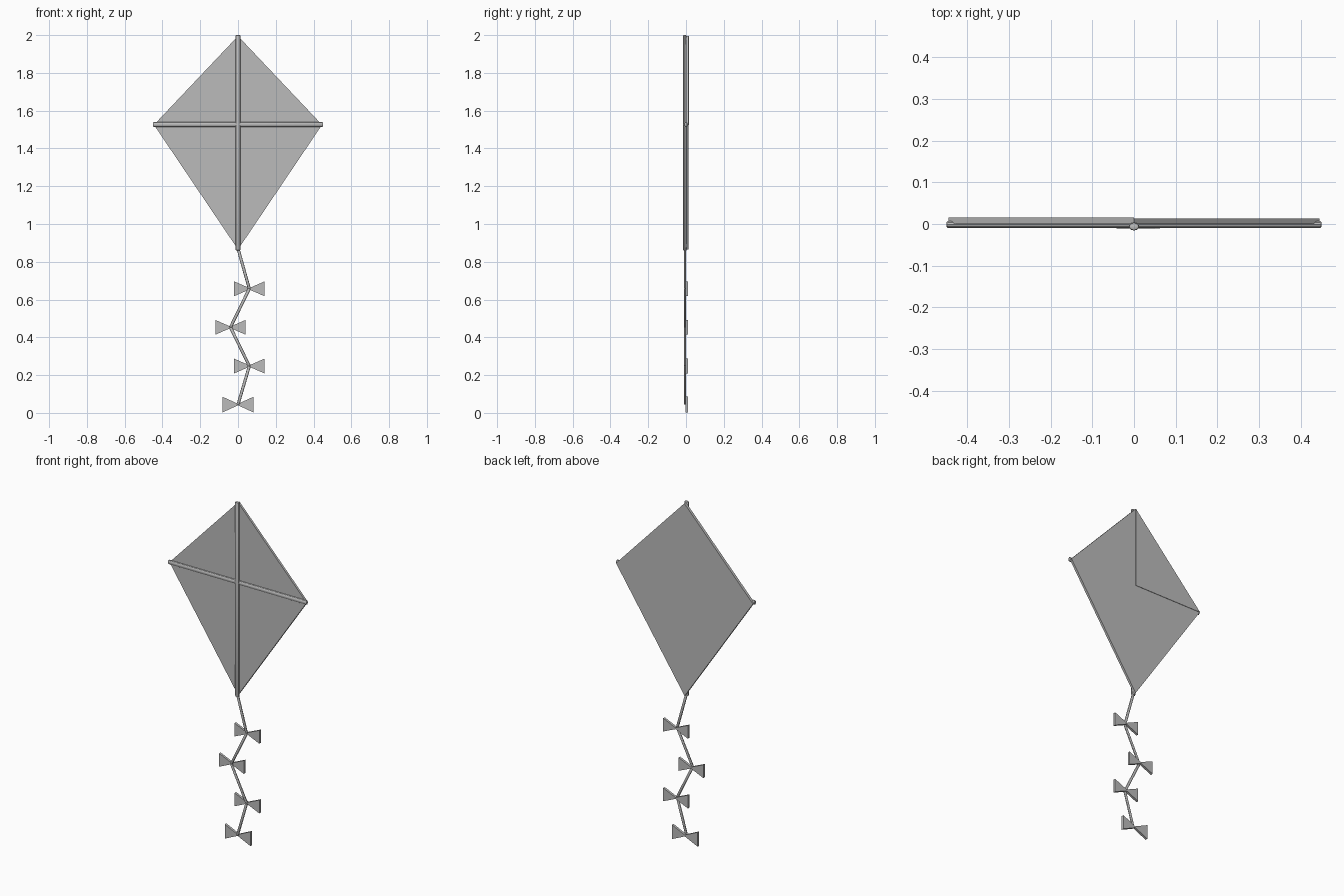
import bpy, bmesh
from mathutils import Vector, Matrix

cube = bpy.data.objects.get("Cube")
if cube:
    bpy.data.objects.remove(cube)

# One plain colour for the whole model
grey = bpy.data.materials.new("plain_grey")
GREY = (0.5, 0.5, 0.5, 1)
grey.diffuse_color = GREY
grey.use_nodes = True
grey.node_tree.nodes["Principled BSDF"].inputs["Base Color"].default_value = GREY


def finish(name, bm, smooth=False):
    bmesh.ops.recalc_face_normals(bm, faces=bm.faces)
    mesh = bpy.data.meshes.new(name)
    bm.to_mesh(mesh)
    bm.free()
    mesh.materials.append(grey)
    obj = bpy.data.objects.new(name, mesh)
    bpy.context.collection.objects.link(obj)
    if smooth:
        bpy.ops.object.select_all(action="DESELECT")
        obj.select_set(True)
        bpy.context.view_layer.objects.active = obj
        bpy.ops.object.shade_smooth_by_angle()
    return obj


def plate(name, outlines, y_front, y_back):
    """Flat plates: x-z outlines given a depth along y."""
    bm = bmesh.new()
    for outline in outlines:
        face = bm.faces.new([bm.verts.new((x, y_front, z)) for x, z in outline])
        side = bmesh.ops.extrude_face_region(bm, geom=[face])
        verts = [v for v in side["geom"] if isinstance(v, bmesh.types.BMVert)]
        bmesh.ops.translate(bm, verts=verts, vec=(0, y_back - y_front, 0))
    return finish(name, bm)


def rod(name, start, end, width, depth):
    """Straight stick of flattened round section with bevelled ends."""
    start, end = Vector(start), Vector(end)
    bm = bmesh.new()
    bmesh.ops.create_cone(bm, cap_ends=True, segments=12, radius1=0.5,
                          radius2=0.5, depth=(end - start).length)
    caps = [f for f in bm.faces if len(f.verts) == 12]
    rims = [e for f in caps for e in f.edges]
    bmesh.ops.transform(bm, matrix=Matrix.Diagonal((width, depth, 1, 1)), verts=bm.verts)
    bmesh.ops.bevel(bm, geom=rims, offset=0.004, segments=2, affect="EDGES", profile=0.5)
    along = (end - start).normalized()
    across = Vector((0, 1, 0)).cross(along)
    turn = Matrix((across, Vector((0, 1, 0)), along)).transposed().to_4x4()
    bmesh.ops.transform(bm, matrix=Matrix.Translation((start + end) / 2) @ turn, verts=bm.verts)
    return finish(name, bm, smooth=True)


# Sail: three quarters in one sheet, the fourth slightly raised at the back
top, bottom, middle = (0, 1.995), (0, 0.865), (0, 1.525)
left_tip, right_tip = (0.445, 1.525), (-0.445, 1.525)
plate("sail", [[top, left_tip, bottom, right_tip, middle]], 0.0, 0.0135)
plate("sail_quarter", [[top, middle, right_tip]], 0.0, 0.016)

# Crossed sticks
rod("spine", (0, -0.006, 0.86), (0, -0.006, 2), 0.025, 0.019)
rod("cross_spar", (-0.45, -0.001, 1.527), (0.45, -0.001, 1.527), 0.025, 0.017)

# Zigzag tail
knots = [(0, 0.87), (0.06, 0.657), (-0.04, 0.453), (0.06, 0.248), (0, 0.044)]
for i, (a, b) in enumerate(zip(knots, knots[1:])):
    rod(f"tail_string_{i + 1}", (a[0], -0.005, a[1]), (b[0], -0.005, b[1]), 0.016, 0.012)

# Bows on the tail
for i, (x, z) in enumerate(knots[1:]):
    wing = 0.083 if i == 3 else 0.08
    high = 0.042 if i == 3 else 0.039
    loops = [[(x, z - 0.004), (x, z + 0.004), (x + s * wing, z + high),
              (x + s * wing, z - high)] for s in (-1, 1)]
    plate(f"bow_{i + 1}", loops, -0.003, 0.011)

bpy.context.view_layer.update()
